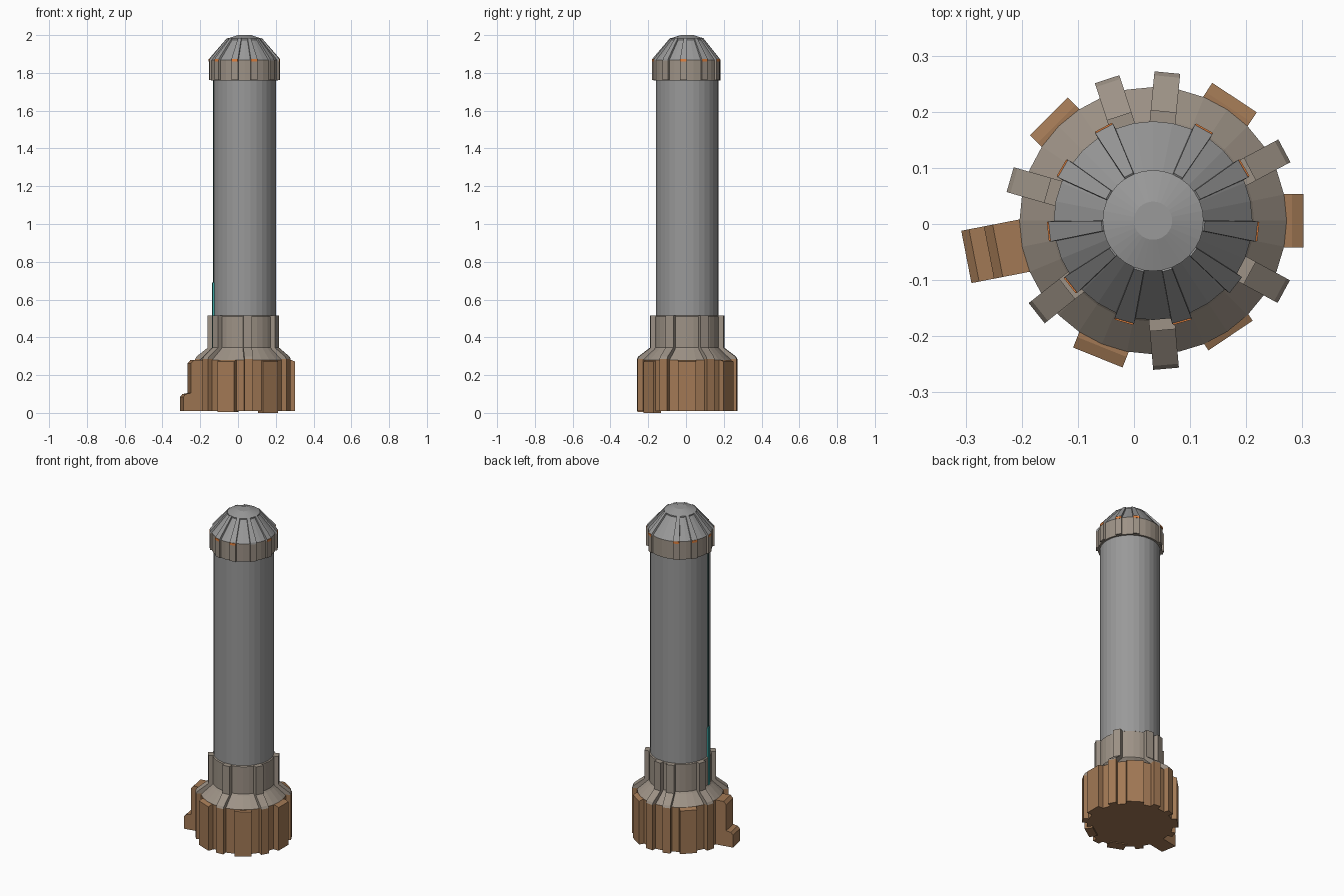
import bpy, math

if "Cube" in bpy.data.objects:
    bpy.data.objects.remove(bpy.data.objects["Cube"])

CX, CY = 0.034, 0.006   # axis of the tube
SIDES = 32


def material(name, rgb):
    m = bpy.data.materials.new(name)
    m.diffuse_color = (*rgb, 1)
    m.use_nodes = True
    m.node_tree.nodes["Principled BSDF"].inputs["Base Color"].default_value = m.diffuse_color
    return m


BROWN = material("brown", (0.36, 0.19, 0.09))
TAUPE = material("taupe", (0.34, 0.29, 0.24))
GREY = material("grey", (0.32, 0.32, 0.32))
ORANGE = material("orange", (0.75, 0.22, 0.05))
TEAL = material("teal", (0.05, 0.42, 0.40))
DARK = material("dark_teal", (0.06, 0.16, 0.15))


def add(name, verts, faces, mat):
    me = bpy.data.meshes.new(name)
    me.from_pydata(verts, [], faces)
    me.materials.append(mat)
    ob = bpy.data.objects.new(name, me)
    bpy.context.collection.objects.link(ob)
    ob.location = (CX, CY, 0)
    return ob


def lathe(name, profile, mat, bottom=False, top=False):
    """Revolve (radius, z) points, listed bottom to top."""
    verts, faces = [], []
    for r, z in profile:
        for i in range(SIDES):
            a = 2 * math.pi * i / SIDES
            verts.append((r * math.cos(a), r * math.sin(a), z))
    for k in range(len(profile) - 1):
        for i in range(SIDES):
            j = (i + 1) % SIDES
            faces.append((k * SIDES + i, k * SIDES + j,
                          (k + 1) * SIDES + j, (k + 1) * SIDES + i))
    if bottom:
        faces.append(tuple(reversed(range(SIDES))))
    if top:
        n = (len(profile) - 1) * SIDES
        faces.append(tuple(range(n, n + SIDES)))
    return add(name, verts, faces, mat)


def rib(name, angle, profile, mat):
    """Radial prism: (radius, z, width) outline, counter-clockwise."""
    n = len(profile)
    verts = [(r, -w / 2, z) for r, z, w in profile]
    verts += [(r, w / 2, z) for r, z, w in profile]
    faces = [tuple(range(n)), tuple(reversed(range(n, 2 * n)))]
    for i in range(n):
        j = (i + 1) % n
        faces.append((i, i + n, j + n, j))
    ob = add(name, verts, faces, mat)
    ob.rotation_euler.z = math.radians(angle)
    return ob


def block(name, angle, r0, r1, z0, z1, w, mat):
    return rib(name, angle, [(r0, z0, w), (r1, z0, w), (r1, z1, w), (r0, z1, w)], mat)


# main turned parts
lathe("base", [(0.238, 0.01), (0.238, 0.28)], BROWN, bottom=True)
lathe("lower_collar", [(0.238, 0.28), (0.18, 0.335), (0.172, 0.345), (0.172, 0.51), (0.165, 0.515)], TAUPE)
lathe("tube", [(0.166, 0.5), (0.166, 1.77)], GREY)
lathe("upper_collar", [(0.165, 1.76), (0.177, 1.76), (0.177, 1.868)], TAUPE)
lathe("nose_cone", [(0.177, 1.868), (0.09, 1.975)], GREY)
lathe("nose_cap", [(0.09, 1.975), (0.09, 1.982), (0.034, 2.0)], GREY, top=True)

# ribs running over the base and lower collar
W = 0.046
for a in (-85, -28.5, 28, 84.5, 108, 164, 218.5):
    block("base_rib", a, 0.2, 0.265, 0.01, 0.285, W, BROWN)
    rib("collar_rib", a, [(0.15, 0.285, W), (0.265, 0.285, W), (0.258, 0.298, W),
                          (0.196, 0.345, W), (0.196, 0.515, W), (0.15, 0.515, W)], TAUPE)

# wide lugs on the base
for a, r, z in ((0, 0.268, 0.01), (56.5, 0.263, 0.01), (135, 0.263, 0.01),
                (248, 0.263, 0.005), (304, 0.247, 0.0)):
    rib("base_lug", a, [(0.2, z, 0.095), (r, z, 0.095), (r, 0.272, 0.095),
                        (r - 0.02, 0.28, 0.095), (0.2, 0.28, 0.095)], BROWN)

# stepped lug on the left
L = 0.095
rib("stepped_lug", 191, [(0.2, 0.01, L), (0.339, 0.01, L), (0.339, 0.085, L), (0.325, 0.1, L),
                         (0.298, 0.105, L), (0.298, 0.262, L), (0.282, 0.28, L), (0.2, 0.28, L)], BROWN)

# ribs on the upper collar and nose cone, with orange marks
for a in (-74, -38, -6, 30, 61, 118, 150, 186, 218, 254):
    block("upper_collar_rib", a, 0.15, 0.187, 1.762, 1.866, 0.036, TAUPE)
    rib("nose_rib", a, [(0.14, 1.866, 0.036), (0.187, 1.866, 0.036), (0.185, 1.876, 0.036),
                        (0.092, 1.984, 0.018), (0.07, 1.97, 0.018)], GREY)
    if a != -38:
        block("orange_mark", a, 0.16, 0.1885, 1.86, 1.873, 0.034, ORANGE)

# seam strip and teal indicator up the left of the tube
block("seam_strip", 192, 0.15, 0.168, 0.5, 1.765, 0.014, DARK)
block("teal_strip", 192, 0.15, 0.174, 0.335, 0.69, 0.024, TEAL)
